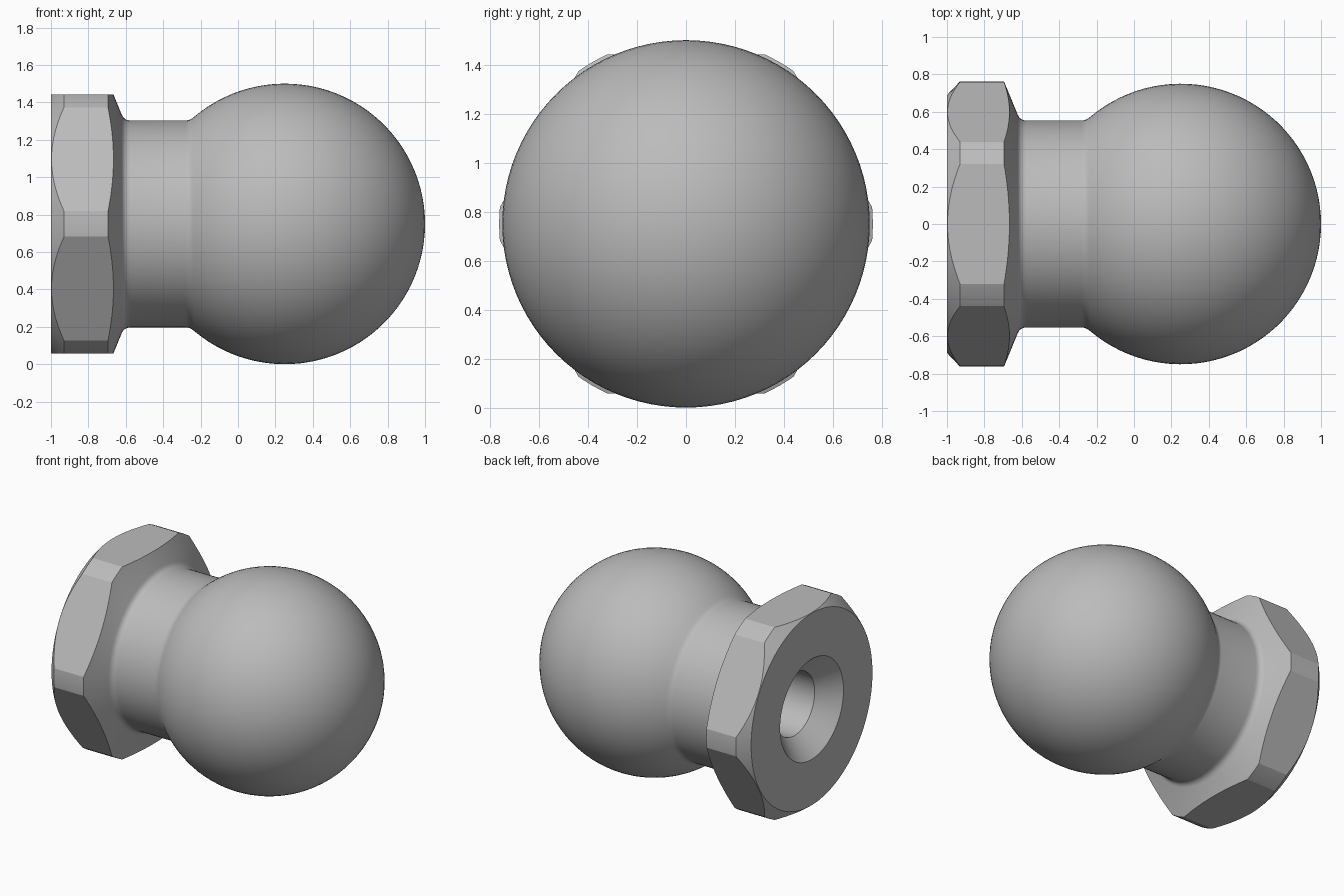
import bpy, bmesh
from math import sin, cos, pi, radians, asin
from mathutils import Vector, Matrix

cube = bpy.data.objects.get("Cube")
if cube:
    bpy.data.objects.remove(cube)

BALL_R, BALL_X = 0.75, 0.25
NECK_R = 0.553
FLAT = 0.692          # centre to hexagon flat
COLLAR_R = 0.763      # turned radius of the hexagon corners
SEGMENTS = 96

steel = bpy.data.materials.new("steel_grey")
steel.use_nodes = True
grey = (0.5, 0.5, 0.5, 1)
steel.diffuse_color = grey
steel.node_tree.nodes["Principled BSDF"].inputs["Base Color"].default_value = grey


def fillet(a, corner, b, steps=6):
    """Rounded corner between two profile points."""
    a, c, b = Vector(a), Vector(corner), Vector(b)
    ts = [i / steps for i in range(steps + 1)]
    return [tuple(a * (1 - t) ** 2 + c * 2 * t * (1 - t) + b * t * t) for t in ts]


# Profile (position along axis, radius): blind hole, countersink, collar
profile = [(0.0, 0), (-0.12, 0.225), (-0.865, 0.225), (-1, 0.36),
           (-1, FLAT - 0.003), (-0.93, COLLAR_R), (-0.695, COLLAR_R)]
# Neck with a fillet at each end
profile += fillet((-0.622, 0.585), (-0.609, NECK_R), (-0.573, NECK_R))
start = asin(0.572 / BALL_R)
profile += fillet((-0.28, NECK_R), (-0.257, NECK_R),
                  (BALL_X - BALL_R * cos(start), BALL_R * sin(start)))
# Ball
STEPS = 36
for i in range(1, STEPS + 1):
    a = start + (pi - start) * i / STEPS
    profile.append((BALL_X - BALL_R * cos(a), BALL_R * sin(a) if i < STEPS else 0))

# Turn the profile around the x axis
bm = bmesh.new()
verts = [bm.verts.new((x, 0, r)) for x, r in profile]
edges = [bm.edges.new(pair) for pair in zip(verts, verts[1:])]
bmesh.ops.spin(bm, geom=verts + edges, cent=(0, 0, 0), axis=(1, 0, 0),
               angle=2 * pi, steps=SEGMENTS, use_merge=False)
bmesh.ops.remove_doubles(bm, verts=bm.verts, dist=1e-5)

# Mill the six hexagon flats on the collar only
for k in range(6):
    normal = Matrix.Rotation(radians(60 * k), 3, 'X') @ Vector((0, 0, 1))
    faces = [f for f in bm.faces if f.calc_center_median().x < -0.6]
    geom = set(faces)
    for f in faces:
        geom.update(f.edges)
        geom.update(f.verts)
    cut = bmesh.ops.bisect_plane(bm, geom=list(geom), dist=1e-5, plane_co=normal * FLAT,
                                 plane_no=normal, clear_outer=True)["geom_cut"]
    rim = [e for e in cut if isinstance(e, bmesh.types.BMEdge)]
    bmesh.ops.contextual_create(bm, geom=rim)

bmesh.ops.recalc_face_normals(bm, faces=bm.faces)
mesh = bpy.data.meshes.new("ball_stud")
bm.to_mesh(mesh)
bm.free()
mesh.materials.append(steel)

stud = bpy.data.objects.new("ball_stud", mesh)
stud.location.z = BALL_R
bpy.context.collection.objects.link(stud)
bpy.context.view_layer.objects.active = stud
stud.select_set(True)
bpy.ops.object.shade_smooth_by_angle(angle=radians(20))
